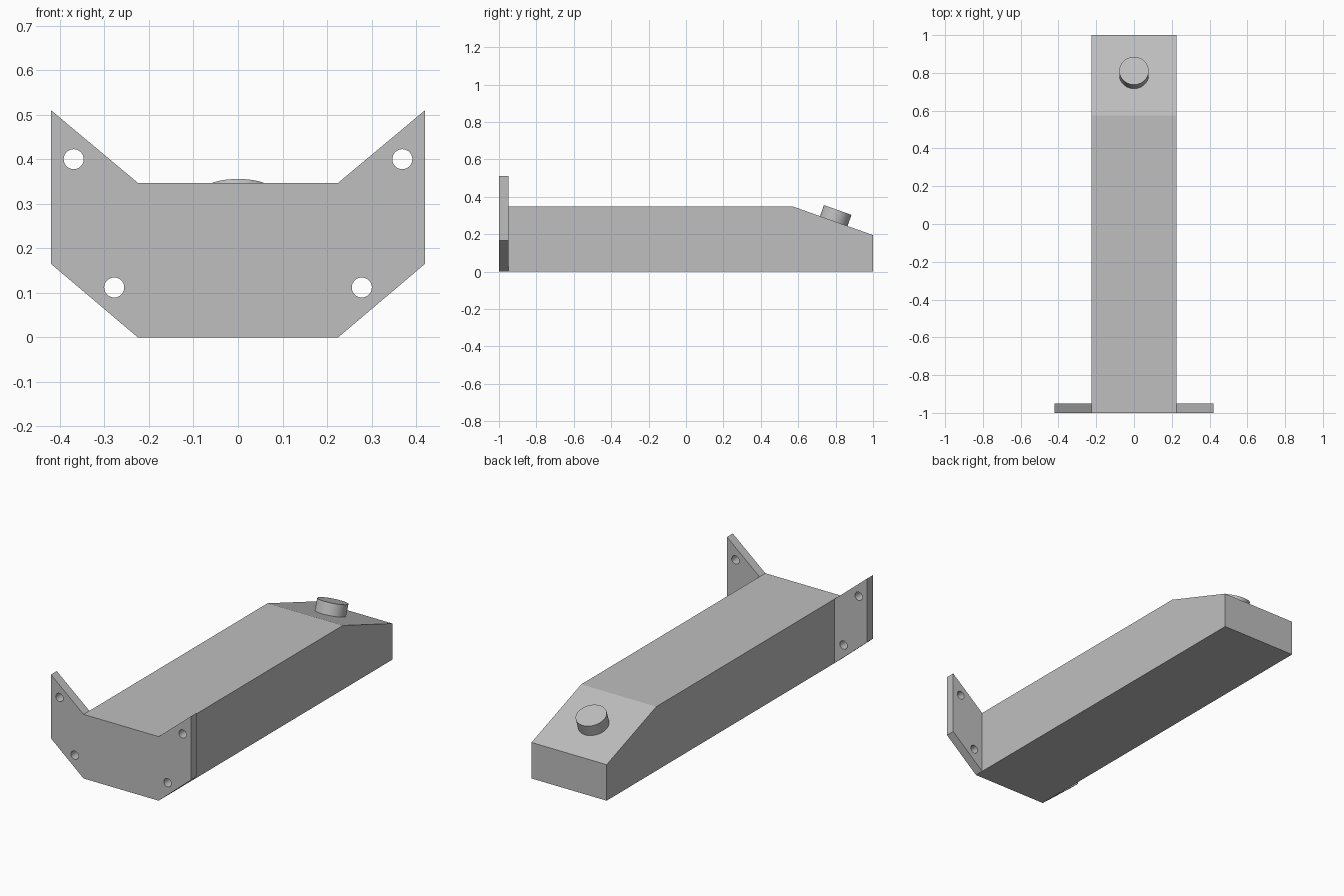
import bpy
import bmesh
import math
from mathutils import Matrix, Vector

if "Cube" in bpy.data.objects:
    bpy.data.objects.remove(bpy.data.objects["Cube"], do_unlink=True)

GREY = (0.52, 0.52, 0.52, 1)
grey = bpy.data.materials.new("plain grey")
grey.use_nodes = True
grey.diffuse_color = GREY
grey.node_tree.nodes["Principled BSDF"].inputs["Base Color"].default_value = GREY

HALF, TOP = 0.225, 0.347      # body half width and height
BEND, END_Z = 0.575, 0.195    # start of the sloped end, height at its tip
PLATE_BACK = -0.95


def finish(bm, name):
    bmesh.ops.recalc_face_normals(bm, faces=bm.faces[:])
    mesh = bpy.data.meshes.new(name)
    bm.to_mesh(mesh)
    bm.free()
    mesh.materials.append(grey)
    obj = bpy.data.objects.new(name, mesh)
    bpy.context.collection.objects.link(obj)
    return obj


def prism(name, points, depth):
    """Extrude a planar outline along a vector."""
    bm = bmesh.new()
    face = bm.faces.new([bm.verts.new(p) for p in points])
    new = bmesh.ops.extrude_face_region(bm, geom=[face])["geom"]
    verts = [g for g in new if isinstance(g, bmesh.types.BMVert)]
    bmesh.ops.translate(bm, verts=verts, vec=depth)
    return finish(bm, name)


def add_cylinder(bm, centre, radius, depth, tilt, sides):
    matrix = Matrix.Translation(centre) @ Matrix.Rotation(tilt, 4, "X")
    bmesh.ops.create_cone(bm, cap_ends=True, segments=sides, radius1=radius,
                          radius2=radius, depth=depth, matrix=matrix)


def smooth(obj):
    bpy.ops.object.select_all(action="DESELECT")
    obj.select_set(True)
    bpy.context.view_layer.objects.active = obj
    bpy.ops.object.shade_smooth_by_angle(angle=math.radians(30))


# Long body with a sloped end
side = [(PLATE_BACK, 0), (1, 0), (1, END_Z), (BEND, TOP), (PLATE_BACK, TOP)]
prism("body", [(-HALF, y, z) for y, z in side], (2 * HALF, 0, 0))

# Mounting plate with angled wings
right = [(HALF, 0), (0.42, 0.165), (0.42, 0.51), (HALF, TOP)]
outline = right + [(-x, z) for x, z in reversed(right)]
plate = prism("mounting_plate", [(x, -1, z) for x, z in outline],
              (0, PLATE_BACK + 1, 0))

# Four screw holes through the wings
bm = bmesh.new()
for sign in (-1, 1):
    for x, z in ((0.369, 0.4), (0.278, 0.112)):
        add_cylinder(bm, (sign * x, -0.975, z), 0.0225, 0.2, math.pi / 2, 32)
cutter = finish(bm, "hole_cutter")
cutter.hide_render = True
cut = plate.modifiers.new("holes", "BOOLEAN")
cut.operation, cut.object, cut.solver = "DIFFERENCE", cutter, "EXACT"
bpy.context.view_layer.objects.active = plate
bpy.ops.object.modifier_apply(modifier=cut.name)
bpy.data.objects.remove(cutter, do_unlink=True)
smooth(plate)

# Round button standing square to the slope
slope = math.atan2(TOP - END_Z, 1 - BEND)
normal = Vector((0, math.sin(slope), math.cos(slope)))
HEIGHT, SINK = 0.063, 0.01
y = 0.79
base = Vector((0, y, TOP - (y - BEND) * math.tan(slope)))
bm = bmesh.new()
add_cylinder(bm, base + normal * (HEIGHT - SINK) / 2, 0.078, HEIGHT + SINK,
             -slope, 48)
smooth(finish(bm, "button"))
